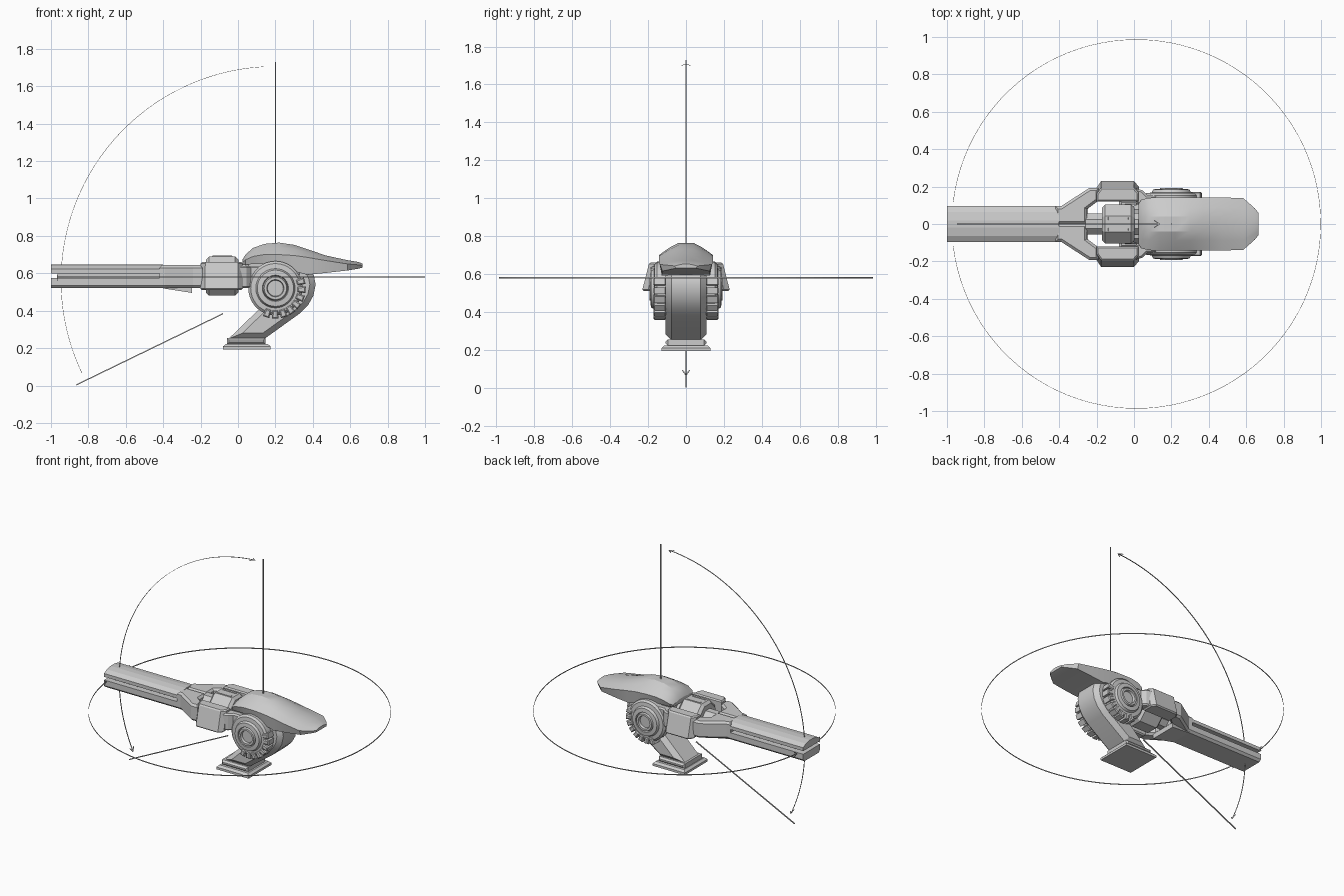
import bpy, bmesh
from math import sin, cos, pi, radians
from mathutils import Vector

if "Cube" in bpy.data.objects:
    bpy.data.objects.remove(bpy.data.objects["Cube"])

grey = bpy.data.materials.new("light grey")
grey.diffuse_color = (0.6, 0.6, 0.6, 1)
grey.use_nodes = True
grey.node_tree.nodes["Principled BSDF"].inputs["Base Color"].default_value = grey.diffuse_color

HUB = (0.2, 0.52)


def finish(name, bm, mirror=False, smooth=None):
    bmesh.ops.recalc_face_normals(bm, faces=bm.faces)
    me = bpy.data.meshes.new(name)
    bm.to_mesh(me)
    bm.free()
    me.materials.append(grey)
    if smooth:
        me.shade_smooth()
        me.set_sharp_from_angle(angle=radians(smooth))
    ob = bpy.data.objects.new(name, me)
    bpy.context.collection.objects.link(ob)
    if mirror:
        m = ob.modifiers.new("mirror", 'MIRROR')
        m.use_axis = (False, True, False)
        m.use_clip = False
    return ob


def loft(name, rings, **kw):
    """Skin closed rings of equal length and cap both ends."""
    bm = bmesh.new()
    vs = [[bm.verts.new(p) for p in r] for r in rings]
    n = len(vs[0])
    for a, b in zip(vs, vs[1:]):
        for i in range(n):
            bm.faces.new((a[i], a[(i + 1) % n], b[(i + 1) % n], b[i]))
    bm.faces.new(vs[0])
    bm.faces.new(vs[-1])
    return finish(name, bm, **kw)


def prism(name, poly, axis, lo, hi, chamfer=0, edit=None, **kw):
    """Extrude a 2D outline along an axis, chamfering the cap edges."""
    place = {'x': lambda a, b, h: (h, a, b), 'y': lambda a, b, h: (a, h, b),
             'z': lambda a, b, h: (a, b, h)}[axis]
    bm = bmesh.new()
    lower = [bm.verts.new(place(a, b, lo)) for a, b in poly]
    upper = [bm.verts.new(place(a, b, hi)) for a, b in poly]
    n = len(poly)
    for i in range(n):
        j = (i + 1) % n
        bm.faces.new((lower[i], lower[j], upper[j], upper[i]))
    caps = [bm.faces.new(lower), bm.faces.new(upper)]
    bmesh.ops.recalc_face_normals(bm, faces=bm.faces)
    if edit:
        for v in bm.verts:
            edit(v.co)
    if chamfer:
        edges = list({e for f in caps for e in f.edges})
        bmesh.ops.bevel(bm, geom=edges, offset=chamfer, segments=1, affect='EDGES')
    return finish(name, bm, **kw)


def rect(a0, a1, b0, b1):
    return [(a0, b0), (a1, b0), (a1, b1), (a0, b1)]


def ribbon(name, pts, side, thick=0.002):
    """Thin flat strip along points, widened along the side vector."""
    bm = bmesh.new()
    side = Vector(side)
    rows = [(bm.verts.new(Vector(p) - side), bm.verts.new(Vector(p) + side)) for p in pts]
    for (a, b), (c, d) in zip(rows, rows[1:]):
        bm.faces.new((a, b, d, c))
    ob = finish(name, bm)
    m = ob.modifiers.new("thickness", 'SOLIDIFY')
    m.thickness, m.offset = thick, 0


# Base plate and foot
def plate_ring(e, z):
    return [(0.047 + sx * (0.128 - e), sy * (0.13 - e), z)
            for sx, sy in ((-1, -1), (1, -1), (1, 1), (-1, 1))]
loft("base_plate", [plate_ring(0, 0.192), plate_ring(0, 0.208), plate_ring(0.015, 0.222)])
prism("foot", rect(-0.06, 0.148, 0.22, 0.255), 'y', -0.107, 0.107, 0.012)

# Curved leg rising to the knuckle
prism("leg", [(-0.05, 0.25), (0.142, 0.25), (0.33, 0.385), (0.375, 0.43), (0.403, 0.48),
              (0.415, 0.54), (0.405, 0.59), (0.375, 0.635), (0.32, 0.665), (0.2, 0.68),
              (0.1, 0.64), (0.07, 0.52), (0.125, 0.42)], 'y', -0.107, 0.107, 0.03, smooth=25)

# Pivot hubs, revolved around the y axis
profile = [(0.145, 0.1), (0.145, 0.152), (0.132, 0.165), (0.105, 0.168), (0.097, 0.185),
           (0.07, 0.188), (0.066, 0.176), (0.06, 0.192), (0.046, 0.192), (0.042, 0.175)]
loft("hub", [[(HUB[0] + r * cos(2 * pi * i / 36), y, HUB[1] + r * sin(2 * pi * i / 36))
              for i in range(36)] for r, y in profile], mirror=True, smooth=30)

# Teeth around the lower rear of each hub
for k in range(8):
    a = radians(-108 + 17.5 * k)
    out, tan = Vector((cos(a), sin(a))), Vector((-sin(a), cos(a)))
    c = Vector(HUB)
    poly = [tuple(c + out * r + tan * t)
            for r, t in ((0.118, -0.014), (0.162, -0.018), (0.162, 0.018), (0.118, 0.014))]
    prism("hub_tooth", poly, 'y', 0.105, 0.172, 0.006, mirror=True)

# Top hood: x, top, shoulder, bottom, half width
hood = [(0.025, 0.675, 0.66, 0.645, 0.11), (0.04, 0.70, 0.672, 0.645, 0.13),
        (0.08, 0.735, 0.69, 0.65, 0.14), (0.14, 0.757, 0.70, 0.65, 0.142),
        (0.22, 0.764, 0.70, 0.637, 0.142), (0.30, 0.752, 0.695, 0.61, 0.142),
        (0.37, 0.729, 0.685, 0.592, 0.142), (0.47, 0.695, 0.668, 0.602, 0.142),
        (0.585, 0.67, 0.65, 0.615, 0.138), (0.645, 0.66, 0.645, 0.625, 0.085),
        (0.665, 0.652, 0.642, 0.63, 0.06)]
rings = []
for x, t, s, b, w in hood:
    half = [(0.28 * w, t), (0.62 * w, t * 0.6 + s * 0.4), (w, s), (0.9 * w, b)]
    rings.append([(x, y, z) for y, z in half] + [(x, -y, z) for y, z in reversed(half)])
loft("hood", rings, smooth=22)
prism("hood_mount", rect(0.04, 0.34, 0.58, 0.68), 'y', -0.11, 0.11, 0.015)

# Side pods and the arms linking them to the hubs
def lean(co):
    if co.z > 0.6 and co.y > 0.16:
        co.y -= 0.035
prism("side_pod", [(-0.2, 0.12), (-0.2, 0.195), (-0.175, 0.23), (0.0, 0.23), (0.025, 0.2),
                   (0.025, 0.12)], 'z', 0.51, 0.66, 0.008, edit=lean, mirror=True)
prism("rear_arm", [(0.01, 0.105), (0.01, 0.19), (0.045, 0.18), (0.07, 0.155), (0.25, 0.155),
                   (0.25, 0.105)], 'z', 0.52, 0.64, 0.01, mirror=True)

# Fork joining the pods to the barrel
prism("front_fork", [(-0.42, 0.0), (-0.42, 0.095), (-0.39, 0.095), (-0.24, 0.192),
                     (-0.19, 0.192), (-0.19, 0.125), (-0.25, 0.08), (-0.25, 0.0)],
      'z', 0.522, 0.643, 0.014, mirror=True)
loft("under_wedge", [[(-0.4, y, z) for y, z in rect(-0.08, 0.08, 0.519, 0.53)],
                     [(-0.245, y, z) for y, z in rect(-0.1, 0.1, 0.495, 0.53)]])

# Central core held in the fork
def octagon(r, z=0.585):
    return [(r * cos(pi / 8 + k * pi / 4) / cos(pi / 8),
             z + r * sin(pi / 8 + k * pi / 4) / cos(pi / 8)) for k in range(8)]
prism("core", octagon(0.105), 'x', -0.172, 0.002, 0.018)
prism("core_nose", octagon(0.055), 'x', -0.26, -0.16)
prism("core_tail", octagon(0.06), 'x', 0.0, 0.1)
for y in (-0.03, 0.03):
    prism("core_rib", rect(y - 0.008, y + 0.008, 0.48, 0.694), 'x', -0.14, -0.03, 0.003)

# Twin rail barrel with a recessed spine
prism("upper_rail", [(-0.095, 0.598), (0.095, 0.598), (0.095, 0.622), (0.065, 0.64),
                     (0.02, 0.648), (-0.02, 0.648), (-0.065, 0.64), (-0.095, 0.622)],
      'x', -1.0, -0.4)
prism("lower_rail", [(-0.08, 0.52), (0.08, 0.52), (0.095, 0.535), (0.095, 0.575),
                     (-0.095, 0.575), (-0.095, 0.535)], 'x', -1.0, -0.4)
prism("barrel_spine", rect(-0.055, 0.055, 0.57, 0.605), 'x', -0.965, -0.38)

# Traverse circle around the turret, open at the muzzle
W = 0.0035
def ground(a):
    return Vector((0.0125 + 0.986 * cos(a), 0.986 * sin(a), 0.58))
gap = 0.12
N = 96
ribbon("traverse_circle", [ground(-pi + gap + (2 * pi - 2 * gap) * i / N) for i in range(N + 1)],
       (0, 0, W))

# Elevation arc from the lower limit to straight up
def lift(a):
    return Vector((0.2 + 1.146 * cos(a), 0, 0.56 + 1.146 * sin(a)))
A0, A1 = radians(93.2), radians(205.5)
ribbon("elevation_arc", [lift(A0 + (A1 - A0) * i / 64) for i in range(65)], (0, W, 0))

# Arrowheads at the arc ends
for s in (-1, 1):
    for a, back in ((-pi + gap, 0.03), (pi - gap, -0.03)):
        ribbon("traverse_arrowhead", [ground(a), ground(a + back) + Vector((0, 0, 0.018 * s))],
               (0, 0, W))
    for a, back in ((A0, 0.026), (A1, -0.026)):
        ribbon("elevation_arrowhead", [lift(a), lift(a + back) + Vector((0, 0.02 * s, 0))],
               (0, W, 0))

# Limit lines for the elevation range
prism("upper_limit_line", rect(0.197, 0.203, -0.003, 0.003), 'z', 0.75, 1.73)
ribbon("lower_limit_line", [(-0.08, 0, 0.384), (-0.865, 0, 0.003)], (0, W, 0), 0.006)
